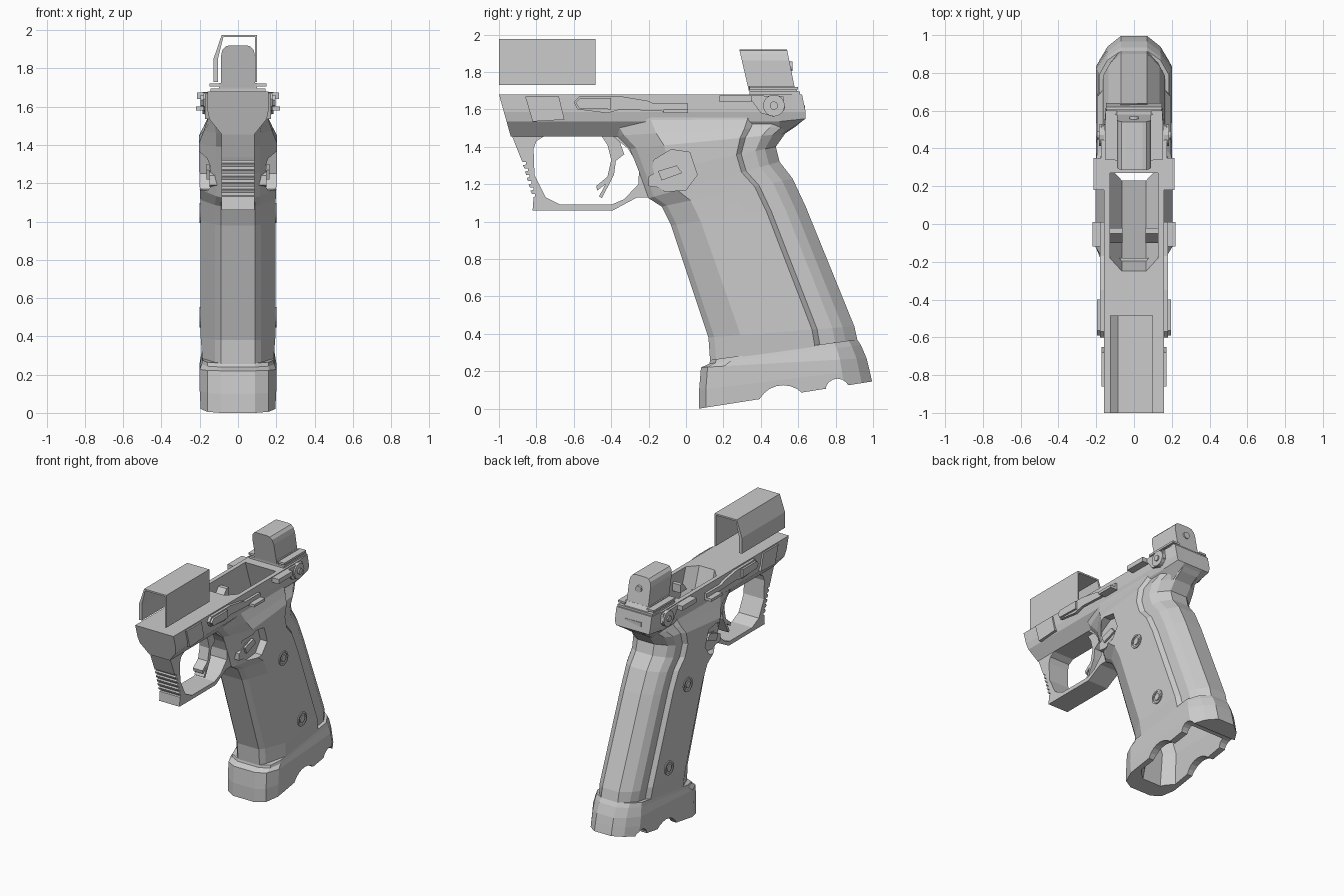
import bpy, bmesh, math

if "Cube" in bpy.data.objects:
    bpy.data.objects.remove(bpy.data.objects["Cube"])

grey = bpy.data.materials.new("metal grey")
grey.diffuse_color = (0.6, 0.6, 0.6, 1)
grey.use_nodes = True
grey.node_tree.nodes["Principled BSDF"].inputs["Base Color"].default_value = grey.diffuse_color


def loft(name, rings):
    """Skin a list of equal-length point loops and cap both ends."""
    bm = bmesh.new()
    loops = [[bm.verts.new(p) for p in r] for r in rings]
    n = len(loops[0])
    for a, b in zip(loops, loops[1:]):
        for i in range(n):
            j = (i + 1) % n
            bm.faces.new((a[i], a[j], b[j], b[i]))
    bm.faces.new(loops[0])
    bm.faces.new(loops[-1])
    bmesh.ops.recalc_face_normals(bm, faces=bm.faces)
    me = bpy.data.meshes.new(name)
    bm.to_mesh(me)
    bm.free()
    me.materials.append(grey)
    ob = bpy.data.objects.new(name, me)
    bpy.context.collection.objects.link(ob)
    return ob


def prism(name, pts, x0, x1):
    """Extrude a (y, z) outline across x."""
    return loft(name, [[(x, y, z) for y, z in pts] for x in (x0, x1)])


def both(name, pts, x0, x1):
    """A side plate on the left and on the right."""
    return [prism(name + t, pts, s * x0, s * x1) for s, t in ((1, "_right"), (-1, "_left"))]


def box(y0, y1, z0, z1):
    return [(y0, z0), (y1, z0), (y1, z1), (y0, z1)]


def disc(y, z, r, n=16):
    return [(y + r * math.cos(k * math.tau / n), z + r * math.sin(k * math.tau / n)) for k in range(n)]


def cut(targets, cutters):
    for c in cutters:
        c.hide_render = True
        for t in targets:
            m = t.modifiers.new("cut", 'BOOLEAN')
            m.operation, m.solver, m.object = 'DIFFERENCE', 'EXACT', c
            with bpy.context.temp_override(object=t, active_object=t):
                bpy.ops.object.modifier_apply(modifier=m.name)
        bpy.data.objects.remove(c)


def section(front, back, half):
    """Symmetric ring running from a front point to a back point, half = (t, x)."""
    side = [(x, front[0] + t * (back[0] - front[0]), front[1] + t * (back[1] - front[1])) for t, x in half]
    return side + [(-x, y, z) for x, y, z in reversed(side)]


# Upper frame: flat-sided rail with a tapered underside and raked nose
half = [(.085, 1.455), (.15, 1.535), (.16, 1.585), (.16, 1.68)]
outline = half + [(-x, z) for x, z in reversed(half)]
rail = loft("upper_frame", [
    [(x, -1 + (1.68 - z) * .28, z) for x, z in outline],
    [(x, .5, z) for x, z in outline],
    [(x * .92, .62 + (.02 if z < 1.6 else 0), max(z, 1.55)) for x, z in outline]])

# Grip: faceted loft with a proud side panel and a stepped backstrap
rows = [  # front y, z, back y, z, panel half-width, nose half-width
    (.13, .24, .92, .35, .185, .09), (.12, .38, .90, .44, .195, .09),
    (-.08, .98, .64, 1.08, .195, .09), (-.13, 1.08, .57, 1.23, .197, .09),
    (-.20, 1.125, .50, 1.32, .20, .085), (-.245, 1.25, .48, 1.40, .205, .085),
    (-.30, 1.39, .53, 1.47, .205, .085), (-.37, 1.46, .59, 1.51, .18, .085),
    (-.42, 1.54, .635, 1.55, .155, .10), (-.42, 1.62, .635, 1.62, .15, .10)]
grip = loft("grip", [section((fy, fz), (by, bz), [
    (0, n), (.04, n + .03), (.22, w), (.71, w), (.745, w - .028),
    (.85, w - .03), (.92, w - .06), (1, .07)]) for fy, fz, by, bz, w, n in rows])

# Flared base around the magazine opening
well_rows = [(.13, .26, .915, .37, .185), (.125, .24, .935, .34, .19), (.08, .22, .965, .27, .20),
             (.07, .10, .98, .21, .20), (.07, 0, .995, .145, .195)]
base = loft("flared_base", [section((fy, fz), (by, bz), [
    (0, .09), (.04, .16), (.14, w), (.84, w), (.94, .14), (1, .07)])
    for fy, fz, by, bz, w in well_rows])
cut([base], [prism("arch_cutter", disc(.52, -.02, .145, 24), -.4, .4),
             prism("notch_cutter", disc(.81, .095, .065), -.4, .4)])

# Trigger guard with a serrated front edge
teeth = []
for k in range(6):
    y, z = -.882 + .01 * k, 1.335 - .034 * k
    teeth += [(y, z), (y + .008, z - .017), (y + .026, z - .017), (y + .026, z - .03)]
guard = prism("trigger_guard", [(-.955, 1.52)] + teeth + [
    (-.815, 1.13), (-.82, 1.06), (-.39, 1.06), (-.26, 1.13), (-.18, 1.13), (-.18, 1.52)], -.085, .085)
hole = [(-.76, 1.455), (-.39, 1.455), (-.31, 1.39), (-.25, 1.29), (-.255, 1.2), (-.33, 1.12),
        (-.40, 1.09), (-.67, 1.09), (-.75, 1.13), (-.81, 1.25), (-.815, 1.39), (-.80, 1.43)]
cut([guard], [prism("guard_cutter", hole, -.3, .3)])

# Slanted magazine well, flared at the bottom
def well_ring(z, y0, y1, w):
    s = [(w * .5, y0), (w, y0 + .07), (w, y1)]
    return [(x, y, z) for x, y in s] + [(-x, y, z) for x, y in reversed(s)]


cut([rail, grip, base], [loft("well_cutter", [
    well_ring(1.8, -.29, .23, .128), well_ring(.25, .23, .74, .128), well_ring(-.1, .17, .93, .17)])])

# Thumb recesses and magazine release buttons
cut([grip], both("recess_cutter", [(-.17, 1.33), (-.08, 1.385), (.02, 1.37), (.06, 1.25), (0, 1.17),
                                   (-.11, 1.16), (-.2, 1.22)], .145, .4))
both("release_button", [(-.20, 1.19), (-.13, 1.18), (-.02, 1.24), (-.05, 1.30), (-.12, 1.29), (-.20, 1.24)], .08, .15)
both("release_ridge", [(-.13, 1.22), (-.02, 1.26), (-.05, 1.30), (-.15, 1.27)], .12, .165)

# Trigger
prism("trigger", [(-.46, 1.47), (-.37, 1.47), (-.33, 1.36), (-.375, 1.325), (-.385, 1.25), (-.45, 1.125),
                  (-.465, 1.135), (-.43, 1.2), (-.475, 1.165), (-.48, 1.19), (-.42, 1.24), (-.40, 1.33),
                  (-.42, 1.41)], -.04, .04)

# Controls along the rail
both("slide_lever", [(-.60, 1.64), (-.57, 1.67), (-.35, 1.67), (-.2, 1.645), (-.17, 1.63), (.01, 1.63),
                     (.01, 1.58), (-.13, 1.59), (-.35, 1.6), (-.42, 1.58), (-.58, 1.6)], .15, .18)
both("lever_front", [(-.59, 1.635), (-.565, 1.66), (-.40, 1.66), (-.40, 1.60), (-.57, 1.605)], .17, .195)
both("lever_tab", box(-.12, .01, 1.58, 1.6), .16, .22)
both("lock_plate", [(-.86, 1.67), (-.68, 1.67), (-.65, 1.545), (-.82, 1.535)], .14, .172)
both("safety_tab", box(.18, .35, 1.64, 1.675), .15, .215)
both("safety_arm", [(.33, 1.675), (.52, 1.67), (.53, 1.6), (.47, 1.56), (.40, 1.58)], .14, .175)
both("safety_pivot", disc(.47, 1.62, .058), .15, .185)
both("pivot_pin", disc(.47, 1.62, .022), .15, .195)

# Panel screws: a raised ring and a centre
for i, (y, z) in enumerate([(.26, 1.045), (.485, .5)]):
    rims = both("screw_rim_%d" % i, disc(y, z, .053), .18, .202)
    cut(rims, both("rim_cutter", disc(y, z, .04), .196, .3))
    both("screw_head_%d" % i, disc(y, z, .026), .18, .202)

# Open shell hood above the nose
hood = [(-.128, 1.73), (-.128, 1.85), (-.085, 1.975), (.1, 1.975), (.1, 1.73),
        (.09, 1.73), (.09, 1.963), (-.077, 1.963), (-.105, 1.85), (-.105, 1.73)]
loft("front_hood", [[(x, y, z) for x, z in hood] for y in (-1, -.485)])

# Rear block with rounded shoulders on a stepped plate
prism("rear_plate", box(.34, .61, 1.67, 1.695), -.145, .145)
prism("rear_plate_step", [(.34, 1.69), (.60, 1.69), (.58, 1.725), (.335, 1.725)], -.10, .10)
both("rear_plate_rim", box(.34, .6, 1.705, 1.72), .09, .15)
arch = [(.09, 1.70), (.09, 1.86), (.082, 1.895), (.065, 1.915), (.045, 1.92)]
arch += [(-x, z) for x, z in reversed(arch)]
loft("rear_block", [[(x, .285 + (1.92 - z) * .23, z) for x, z in arch],
                    [(x, .54 + (1.92 - z) * .2, z) for x, z in arch]])
loft("rear_screw", [[(x, y, z) for x, z in disc(0, 1.83, .025, 12)] for y in (.53, .57)])

# Small hooks inside the well opening
for s in (1, -1):
    prism("inner_hook", [(-.10, 1.56), (-.02, 1.56), (-.02, 1.62), (-.05, 1.62)], s * .06, s * .135)
